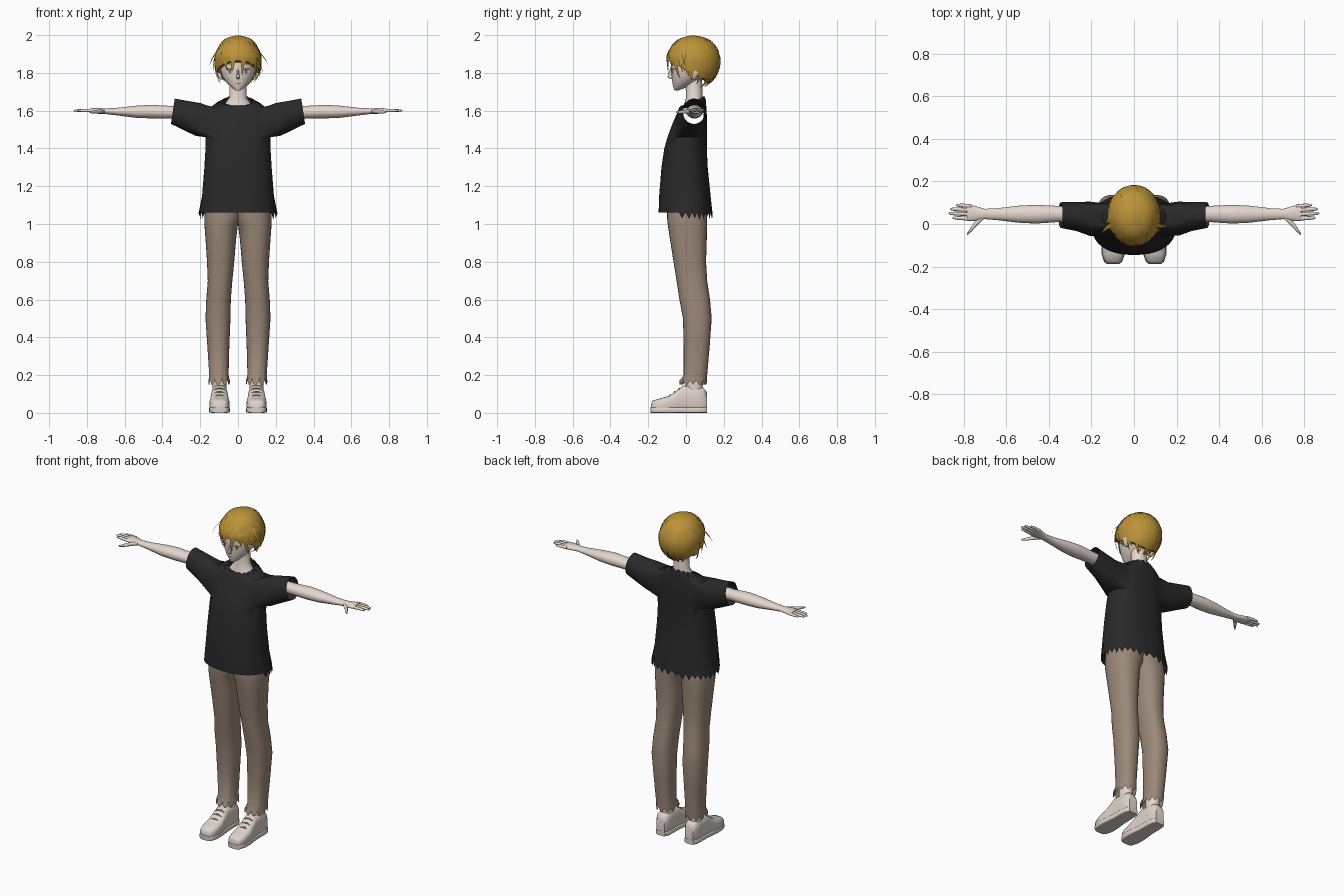
import bpy, bmesh, random
from math import sin, cos, pi, radians, atan2, copysign
from mathutils import Vector

random.seed(4)
cube = bpy.data.objects.get("Cube")
if cube:
    bpy.data.objects.remove(cube, do_unlink=True)


def material(name, r, g, b):
    m = bpy.data.materials.new(name)
    m.use_nodes = True
    m.diffuse_color = (r, g, b, 1)
    bsdf = next(n for n in m.node_tree.nodes if n.type == 'BSDF_PRINCIPLED')
    bsdf.inputs["Base Color"].default_value = (r, g, b, 1)
    return m


SKIN = material("skin", .78, .68, .62)
HAIR = material("golden hair", .5, .29, .04)
SHIRT = material("charcoal cloth", .022, .022, .022)
PANTS = material("tan cloth", .33, .25, .19)
SHOE = material("shoe canvas", .72, .65, .59)
LACE = material("lace grey", .35, .31, .28)
DARK = material("lash brown", .07, .04, .03)
IRIS = material("iris", .25, .18, .14)
WHITE = material("eye white", .85, .83, .82)
made = []


def finish(name, bm, mat):
    bmesh.ops.recalc_face_normals(bm, faces=bm.faces)
    mesh = bpy.data.meshes.new(name)
    bm.to_mesh(mesh)
    bm.free()
    mesh.materials.append(mat)
    ob = bpy.data.objects.new(name, mesh)
    bpy.context.collection.objects.link(ob)
    made.append(ob)
    return ob


def skin(name, shells, mat, caps=True):
    """Bridge every list of rings into a tube, all in one object."""
    bm = bmesh.new()
    for rings in shells:
        rows = [[bm.verts.new(p) for p in ring] for ring in rings]
        n = len(rows[0])
        for a, b in zip(rows, rows[1:]):
            for i in range(n):
                j = (i + 1) % n
                bm.faces.new((a[i], a[j], b[j], b[i]))
        if caps:
            bm.faces.new(rows[0])
            bm.faces.new(rows[-1])
    return finish(name, bm, mat)


def ring(axis, x, y, z, a, b, n=24, p=2.0):
    pts = []
    for i in range(n):
        c, s = cos(2 * pi * i / n), sin(2 * pi * i / n)
        u = a * copysign(abs(c) ** (2 / p), c)
        v = b * copysign(abs(s) ** (2 / p), s)
        pts.append({'X': (x, y + u, z + v), 'Y': (x + u, y, z + v),
                    'Z': (x + u, y + v, z)}[axis])
    return pts


def rings(axis, sections, side=1, n=24, p=2.0):
    return [ring(axis, side * x, y, z, a, b, n, p) for x, y, z, a, b in sections]


# Head, as height, centre y, half width, half depth
HEAD = [(1.708, -.05, .012, .012), (1.72, -.036, .03, .03), (1.745, -.014, .058, .058),
        (1.78, .008, .083, .083), (1.82, .02, .095, .1), (1.88, .035, .1, .115),
        (1.94, .04, .08, .09), (1.97, .04, .03, .04)]
skin("head", [rings('Z', [(0, y, z, a, b) for z, y, a, b in HEAD], n=32)], SKIN)
skin("neck", [rings('Z', [(0, .04, 1.6, .1, .055), (0, .04, 1.635, .07, .05),
                          (0, .045, 1.67, .046, .044), (0, .04, 1.77, .045, .045)])], SKIN)
skin("nose", [rings('Z', [(0, -.078, 1.768, .008, .006), (0, -.085, 1.776, .008, .014),
                          (0, -.078, 1.815, .004, .008)], n=12)], SKIN)


def face_y(x, z):
    for (z0, y0, a0, b0), (z1, y1, a1, b1) in zip(HEAD, HEAD[1:]):
        if z0 <= z <= z1:
            t = (z - z0) / (z1 - z0)
            a, b = a0 + (a1 - a0) * t, b0 + (b1 - b0) * t
            return y0 + (y1 - y0) * t - b * max(0, 1 - (x / a) ** 2) ** .5
    return 0


def face_plate(name, x, z, a, b, lift, mat):
    bm = bmesh.new()
    outer = [(x + a * cos(i * pi / 8), z + b * sin(i * pi / 8)) for i in range(16)]
    mid = bm.verts.new((x, face_y(x, z) - lift, z))
    vs = [bm.verts.new((u, face_y(u, w) - lift, w)) for u, w in outer]
    for i in range(16):
        bm.faces.new((mid, vs[i - 1], vs[i]))
    finish(name, bm, mat)


# Hair: scalp surface by azimuth and polar angle, with flowing locks on it
def scalp(th, ph, k=1.0):
    r = sin(ph)
    if ph > pi / 2:
        w = .42 * (1 - sin(th))
        r = r * (1 - w) + .98 * w
    tall = .13 if ph < pi / 2 else .15
    return Vector((.122 * r * cos(th) * k, .04 + .14 * r * sin(th) * k,
                   1.868 + tall * cos(ph) * k))


def hairline(th):
    return radians(118 + 27 * sin(th))


skin("hair_cap", [[[scalp(2 * pi * i / 40, .03 + (hairline(2 * pi * i / 40) - .03) * j / 14)
                    for i in range(40)] for j in range(15)]], HAIR)


def lock(th0, ph0, th1, ph1, width, flick=0.0):
    out = []
    for j in range(9):
        t = j / 8
        th, ph = th0 + (th1 - th0) * t * t, ph0 + (ph1 - ph0) * t
        k = .985 + .04 * sin(pi * t) + flick * t * t
        w = width * (1 - t) ** .7 * min(1, t * 3 + .3) + .0004
        side = Vector((-sin(th), cos(th), 0)) * w
        c = scalp(th, ph, k)
        out.append([c - side, scalp(th, ph, k + .4 * w), c + side, scalp(th, ph, k - w)])
    return out


locks = []
for i in range(32):
    th = 2 * pi * i / 32
    end = hairline(th) + radians(random.uniform(8, 34))
    locks.append(lock(th, radians(random.uniform(45, 70)), th + random.uniform(-.35, .35),
                      end, random.uniform(.014, .022), random.uniform(0, .05)))
for i in range(18):
    th = 2 * pi * i / 18
    locks.append(lock(th, .25, th + random.uniform(-.3, .3), random.uniform(1.2, 1.7), .017))
for th in (-.35, pi + .35):
    locks.append(lock(th, 1.1, th + .1, 1.72, .013, .42))
    locks.append(lock(th - .2, 1.3, th, 1.95, .012, .22))
skin("hair_locks", locks, HAIR)

# Shirt: hollow torso with open armholes pulled out into sleeves
TORSO = [(1.06, .2, -.145, .14), (1.15, .19, -.142, .13), (1.3, .178, -.13, .115),
         (1.4, .172, -.115, .11), (1.46, .172, -.098, .11), (1.5, .17, -.083, .11),
         (1.54, .168, -.068, .11), (1.58, .162, -.05, .11), (1.615, .15, -.037, .108),
         (1.64, .115, -.027, .105), (1.652, .078, -.015, .1)]
N, LOW, HIGH, SPAN = 64, 4, 8, 9
bm = bmesh.new()
grid = []
for z, w, front, back in TORSO:
    pts = ring('Z', 0, (front + back) / 2, z, w, (back - front) / 2, N, 2.3)
    grid.append([bm.verts.new(p) for p in pts])
for row, tilt in ((-1, .45), (-2, .2)):
    for v in grid[row]:
        v.co.z += tilt * (v.co.y - .04)
for i, v in enumerate(grid[0]):
    if v.co.y > -.05:
        v.co.z -= random.uniform(.02, .04) if i % 2 else 0
        v.co.x *= 1.04
for i, v in enumerate(grid[-1]):
    v.co.z -= .012 * (i % 4 == 0)
for r in range(len(grid) - 1):
    for i in range(N):
        off = min((i + .5) % (N / 2), N / 2 - (i + .5) % (N / 2))
        if not (LOW <= r < HIGH and off < SPAN):
            j = (i + 1) % N
            bm.faces.new((grid[r][i], grid[r][j], grid[r + 1][j], grid[r + 1][i]))
bmesh.ops.delete(bm, geom=[v for v in bm.verts if not v.link_faces], context='VERTS')
holes = {v for row in grid[LOW:HIGH + 1] for v in row if v.is_valid}
SLEEVE = [(.21, .025, 1.553, .08, .087), (.27, .035, 1.572, .068, .078),
          (.345, .042, 1.597, .06, .067)]
for side in (1, -1):
    edges = [e for e in bm.edges if e.is_boundary
             and all(v in holes and v.co.x * side > 0 for v in e.verts)]
    for x, y, z, a, b in SLEEVE:
        new = bmesh.ops.extrude_edge_only(bm, edges=edges)["geom"]
        edges = [g for g in new if isinstance(g, bmesh.types.BMEdge)]
        for v in (g for g in new if isinstance(g, bmesh.types.BMVert)):
            if x == SLEEVE[0][0]:
                ang = atan2((v.co.z - 1.54) / .085, (v.co.y - .01) / .08)
            else:
                ang = atan2((v.co.z - last[2]) / last[4], (v.co.y - last[1]) / last[3])
            v.co = (side * (x - .15 * b * sin(ang)), y + a * cos(ang), z + b * sin(ang))
        last = (x, y, z, a, b)
finish("shirt", bm, SHIRT)

# Trousers, as height then left, right, front, back limits
LEG = [(.15, .042, .156, -.035, .11), (.2, .05, .152, -.012, .112), (.35, .046, .162, -.012, .125),
       (.5, .04, .172, -.016, .136), (.6, .038, .168, -.035, .127), (.7, .03, .16, -.05, .112),
       (.8, .02, .164, -.066, .106), (.92, .01, .172, -.085, .11), (1, 0, .178, -.097, .112),
       (1.03, -.02, .178, -.1, .112), (1.12, -.03, .172, -.1, .108)]
FINGERS = [(.024, .853), (.045, .87), (.065, .864), (.083, .835)]
SHOES = [(-.185, .05, .028), (-.175, .066, .041), (-.14, .076, .052), (-.09, .09, .053),
         (-.05, .118, .048), (-.015, .145, .044), (.05, .14, .043), (.09, .135, .041),
         (.11, .11, .028)]

for label, s in (("left", 1), ("right", -1)):
    # Face details and ear
    for part, x, z, a, b, lift, mat in (
            ("eye", .044, 1.808, .02, .013, .002, WHITE), ("iris", .042, 1.808, .009, .012, .003, IRIS),
            ("lash", .044, 1.821, .023, .003, .004, DARK), ("brow", .046, 1.845, .022, .002, .003, HAIR)):
        face_plate(f"{label}_{part}", s * x, z, a, b, lift, mat)
    skin(f"{label}_ear", [rings('Z', [(.088, .042, 1.765, .006, .008), (.096, .045, 1.782, .011, .017),
                                      (.104, .05, 1.805, .012, .022), (.1, .05, 1.825, .006, .012)],
                                s, 12)], SKIN)
    # Arm, hand and fingers
    skin(f"{label}_arm", [rings('X', [(.27, .045, 1.592, .036, .034), (.36, .047, 1.592, .038, .033),
                                      (.46, .046, 1.595, .044, .036), (.54, .046, 1.594, .04, .032),
                                      (.64, .046, 1.595, .028, .02), (.7, .047, 1.597, .024, .015),
                                      (.75, .05, 1.599, .036, .015), (.785, .053, 1.6, .039, .012)],
                                s)], SKIN)
    hand = [rings('X', [(.76, y, 1.6, .009, .009), (tip - .03, y + .004, 1.601, .009, .008),
                        (tip - .006, y + .005, 1.6, .006, .005), (tip, y + .005, 1.6, .002, .002)],
                  s, 10) for y, tip in FINGERS]
    hand.append(rings('X', [(.705, .035, 1.597, .012, .01), (.74, .005, 1.595, .016, .011),
                            (.765, -.026, 1.593, .012, .009), (.785, -.05, 1.592, .004, .004)], s, 10))
    skin(f"{label}_fingers", hand, SKIN)
    # Trouser leg with frayed hem
    leg = [ring('Z', s * (l + r) / 2, (f + b) / 2, z, (r - l) / 2, (b - f) / 2, 32, 2.3)
           for z, l, r, f, b in LEG]
    leg[0] = [(x, y, z + (.022 if i % 3 == 1 else 0)) for i, (x, y, z) in enumerate(leg[0])]
    skin(f"{label}_trouser_leg", [leg], PANTS, caps=False)
    # Ankle, shoe, sole and laces
    skin(f"{label}_ankle", [rings('Z', [(.098, .045, .1, .036, .042), (.1, .05, .3, .04, .045)], s)], SKIN)
    skin(f"{label}_shoe", [rings('Y', [(.098, y, h / 2, w, h / 2) for y, h, w in SHOES], s, 28, 3)], SHOE)
    skin(f"{label}_sole", [rings('Y', [(.098, y * 1.01, .015, w + .002, .015) for y, h, w in SHOES],
                                 s, 28, 6)], SHOE)
    skin(f"{label}_laces", [rings('X', [(.098 + d * .028, y, z - .008 * d * d, .004, .004)
                                        for d in (-1, -.5, 0, .5, 1)], s, 8)
                            for y, z in ((-.085, .094), (-.06, .112), (-.036, .13))], LACE)

face_plate("mouth", 0, 1.745, .014, .0018, .002, DARK)

# Smooth shading with sharp creases kept
for ob in bpy.context.selected_objects:
    ob.select_set(False)
for ob in made:
    ob.select_set(True)
bpy.context.view_layer.objects.active = made[0]
bpy.ops.object.shade_smooth_by_angle(angle=radians(50))
